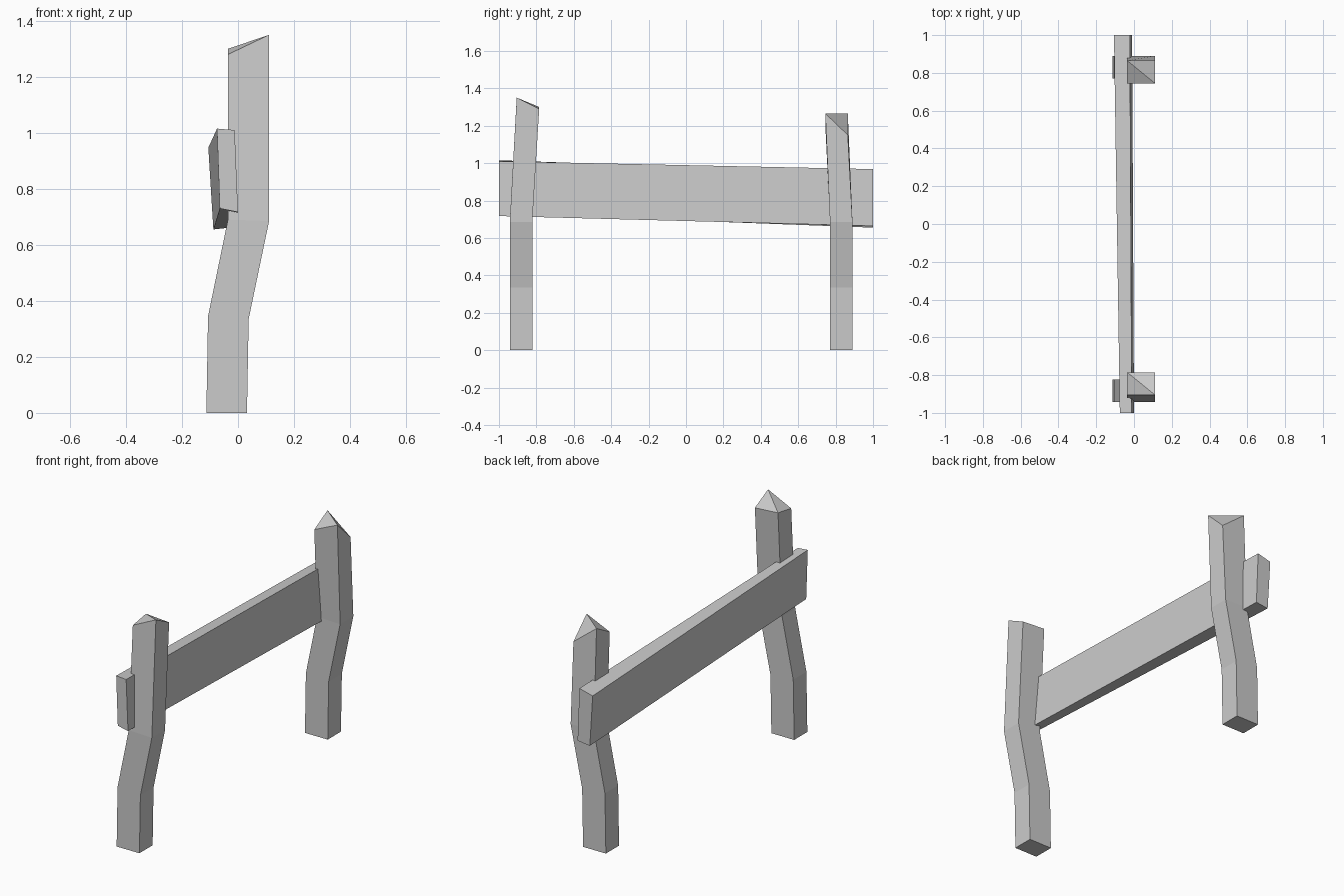
import bpy, bmesh

if "Cube" in bpy.data.objects:
    bpy.data.objects.remove(bpy.data.objects["Cube"])


def loft(name, rings, top_split=None):
    """Join four-cornered rings into a closed flat-sided solid."""
    bm = bmesh.new()
    loops = [[bm.verts.new(p) for p in ring] for ring in rings]
    for a, b in zip(loops, loops[1:]):
        for i in range(4):
            j = (i + 1) % 4
            bm.faces.new((a[i], a[j], b[j], b[i]))
    bm.faces.new(loops[0][::-1])
    t = loops[-1]
    if top_split:
        # slanted top folded along the diagonal between corners 1 and 3
        bm.faces.new((t[0], t[1], t[3]))
        bm.faces.new((t[1], t[2], t[3]))
    else:
        bm.faces.new(t)
    bmesh.ops.recalc_face_normals(bm, faces=bm.faces)
    mesh = bpy.data.meshes.new(name)
    bm.to_mesh(mesh)
    bm.free()
    obj = bpy.data.objects.new(name, mesh)
    bpy.context.collection.objects.link(obj)
    return obj


def ring(x0, x1, y0, y1, zs):
    """Corners: front left, front right, back right, back left."""
    return [(x0, y0, zs[0]), (x1, y0, zs[1]), (x1, y1, zs[2]), (x0, y1, zs[3])]


def post(name, y, lean, tops):
    """Crooked post: straight foot, kink to +x, leaning upper part with cut top."""
    h = 0.06
    loft(name, [
        ring(-0.113, 0.032, y - h, y + h, [0] * 4),
        ring(-0.107, 0.038, y - h, y + h, [0.345, 0.335, 0.335, 0.345]),
        ring(-0.036, 0.111, y - h, y + h, [0.69, 0.685, 0.685, 0.69]),
        ring(-0.036, 0.111, y + lean - h, y + lean + h, tops),
    ], top_split=True)


# Posts
post("front_post", -0.882, 0.037, [1.28, 1.35, 1.29, 1.30])
post("back_post", 0.83, -0.025, [1.20, 1.265, 1.15, 1.265])

# Rail: slightly twisted plank running from front to back
loft("rail", [
    [(-0.065, -1, 0.73), (0.0, -1, 0.717), (-0.012, -1, 1.01), (-0.075, -1, 1.015)],
    [(-0.088, 1, 0.655), (-0.01, 1, 0.664), (-0.022, 1, 0.968), (-0.106, 1, 0.947)],
])
